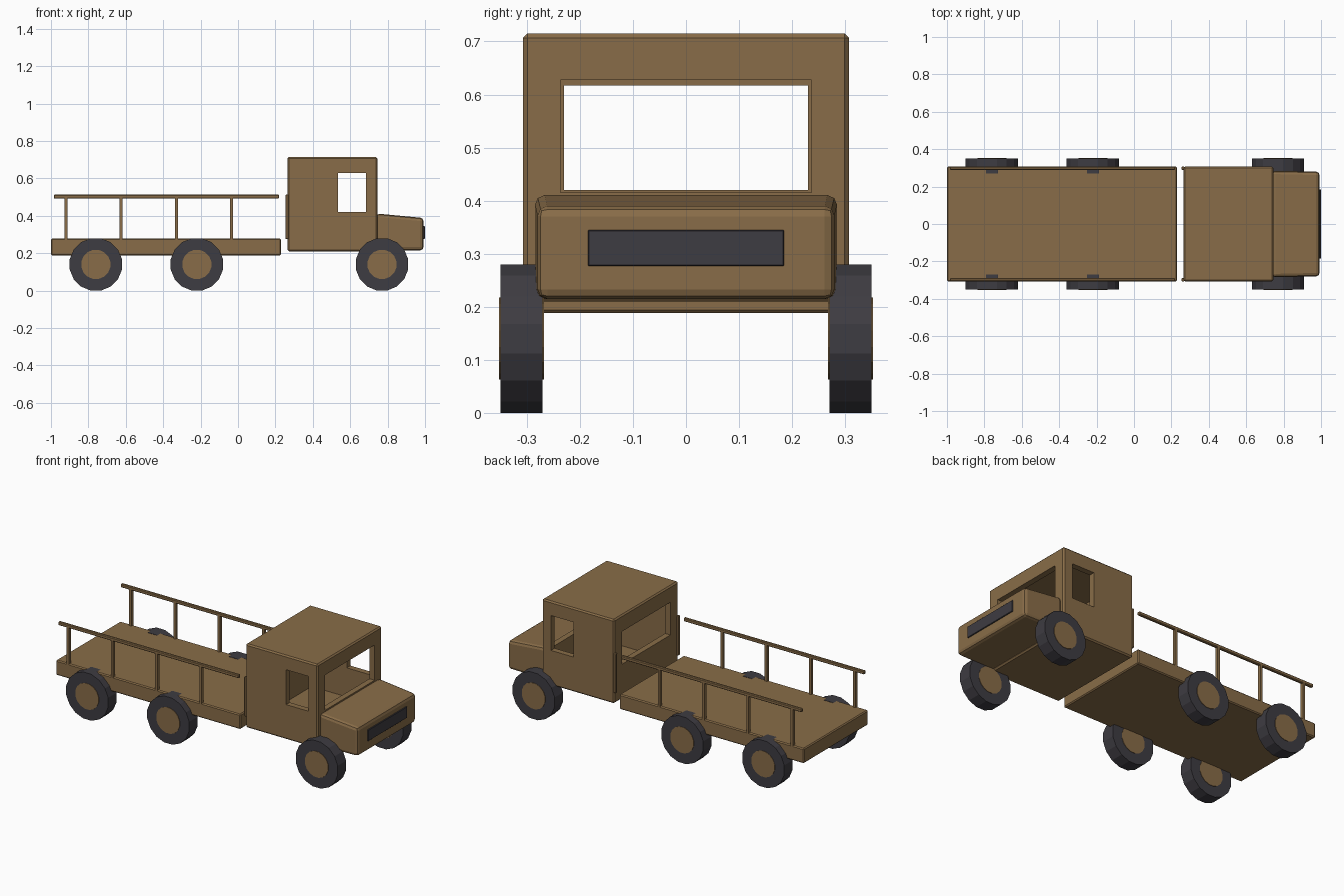
import bpy
import math

cube = bpy.data.objects.get("Cube")
if cube:
    bpy.data.objects.remove(cube, do_unlink=True)


def make_material(name, rgb):
    mat = bpy.data.materials.new(name)
    mat.use_nodes = True
    mat.diffuse_color = (*rgb, 1)
    mat.node_tree.nodes["Principled BSDF"].inputs["Base Color"].default_value = (*rgb, 1)
    return mat


BROWN = make_material("brown_paint", (0.25, 0.152, 0.065))
DARK = make_material("dark_rubber", (0.048, 0.045, 0.054))


def apply_modifier(obj, mod):
    bpy.context.view_layer.objects.active = obj
    bpy.ops.object.modifier_apply(modifier=mod.name)


def bevel(obj, width, segments=1):
    mod = obj.modifiers.new("edge_bevel", "BEVEL")
    mod.width = width
    mod.segments = segments
    apply_modifier(obj, mod)


def box(name, x, y, z, mat=BROWN, edge=0.0, segments=1):
    """Box from (min, max) ranges on each axis."""
    bpy.ops.mesh.primitive_cube_add(size=1)
    obj = bpy.context.object
    obj.name = name
    for v in obj.data.vertices:
        v.co = [r[0] if c < 0 else r[1] for c, r in zip(v.co, (x, y, z))]
    obj.data.materials.append(mat)
    if edge:
        bevel(obj, edge, segments)
    return obj


def cut(obj, x, y, z):
    cutter = box("cutter", x, y, z)
    cutter.hide_render = True
    mod = obj.modifiers.new("cut", "BOOLEAN")
    mod.operation = "DIFFERENCE"
    mod.solver = "EXACT"
    mod.object = cutter
    apply_modifier(obj, mod)
    bpy.data.objects.remove(cutter, do_unlink=True)


def cylinder(name, radius, depth, loc, mat):
    """Sixteen-sided cylinder along y, with a flat facet at the top."""
    bpy.ops.mesh.primitive_cylinder_add(
        vertices=16, radius=radius, depth=depth, location=loc,
        rotation=(math.pi / 2, math.pi / 16, 0))
    obj = bpy.context.object
    obj.name = name
    obj.data.materials.append(mat)


# Cab: hollow shell with windows on all four sides
cab = box("cab", (0.265, 0.745), (-0.307, 0.307), (0.21, 0.715), edge=0.008)
cut(cab, (0.3, 0.71), (-0.272, 0.272), (0.245, 0.68))
cut(cab, (0.535, 0.685), (-0.4, 0.4), (0.42, 0.63))
cut(cab, (0.65, 0.8), (-0.237, 0.237), (0.415, 0.627))
cut(cab, (0.2, 0.35), (-0.23, 0.23), (0.42, 0.617))

# Hood: tapered box with rounded edges
hood = box("hood", (0.74, 0.992), (-0.285, 0.285), (0.215, 0.412))
for v in hood.data.vertices:
    if v.co.x > 0.9:
        v.co.y *= 0.98
        if v.co.z > 0.3:
            v.co.z = 0.388
bevel(hood, 0.018, 2)
box("grille", (0.991, 0.999), (-0.185, 0.185), (0.277, 0.345), DARK, 0.002)

# Cargo bed
box("cargo_bed", (-1.0, 0.23), (-0.307, 0.307), (0.188, 0.278), edge=0.006)

# Rails, posts and cab corner strips
for side, label in ((1, "left"), (-1, "right")):
    y = side * 0.298
    span = (y - 0.009, y + 0.009)
    box(label + "_rail", (-0.985, 0.22), span, (0.492, 0.513), edge=0.004)
    for i in range(4):
        x = -0.92 + i * 0.295
        box(f"{label}_post_{i + 1}", (x - 0.008, x + 0.008), span, (0.27, 0.5))
    box(label + "_cab_strip", (0.254, 0.27), span, (0.275, 0.513), edge=0.003)

# Wheels: tyre with a hub standing slightly proud of both faces
for x, axle in ((0.77, "front"), (-0.22, "middle"), (-0.76, "rear")):
    for side, label in ((1, "left"), (-1, "right")):
        center = (x, side * 0.31, 0.14)
        cylinder(f"{axle}_{label}_tyre", 0.1425, 0.08, center, DARK)
        cylinder(f"{axle}_{label}_hub", 0.079, 0.085, center, BROWN)
